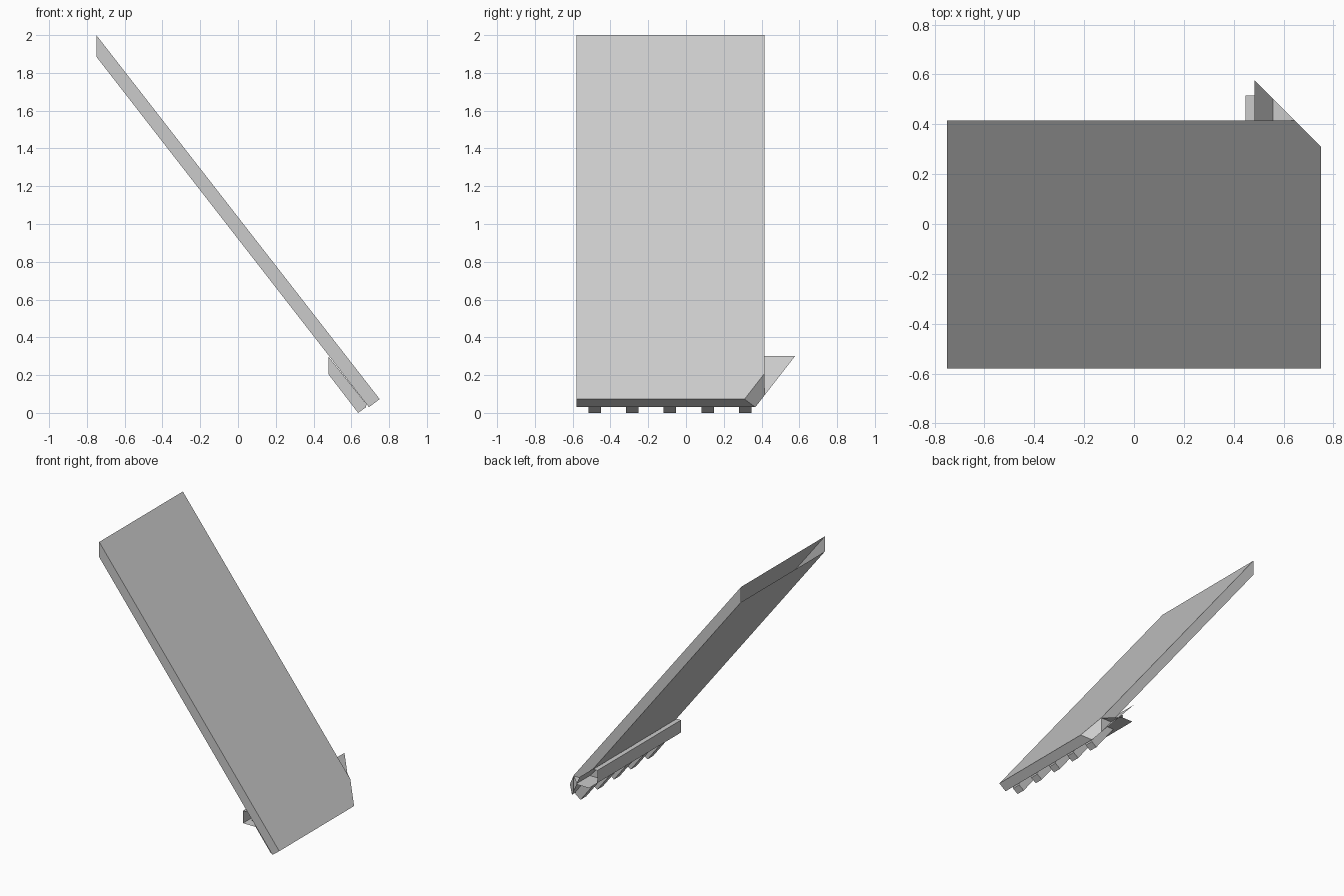
import bpy, bmesh
from mathutils import Vector

cube = bpy.data.objects.get("Cube")
if cube:
    bpy.data.objects.remove(cube)

grey = bpy.data.materials.new("light_grey")
grey.use_nodes = True
colour = (0.6, 0.6, 0.6, 1)
grey.diffuse_color = colour
grey.node_tree.nodes["Principled BSDF"].inputs["Base Color"].default_value = colour

FRONT, BACK = -0.58, 0.415
CORNER = 1.06          # upright corner cut: x + y = CORNER
LEDGE, SHELF = 0.297, 0.203


def underside(x):
    """Height of the panel's lower plane."""
    return 0.03 + (0.693 - x) * 1.286


def finish(name, bm):
    mesh = bpy.data.meshes.new(name)
    bm.to_mesh(mesh)
    bm.free()
    mesh.materials.append(grey)
    obj = bpy.data.objects.new(name, mesh)
    bpy.context.collection.objects.link(obj)
    return obj


def prism(profile, y0, y1):
    """Extrude an xz profile along y."""
    bm = bmesh.new()
    face = bm.faces.new([bm.verts.new((x, y0, z)) for x, z in profile])
    ext = bmesh.ops.extrude_face_region(bm, geom=[face])
    verts = [v for v in ext["geom"] if isinstance(v, bmesh.types.BMVert)]
    bmesh.ops.translate(bm, verts=verts, vec=(0, y1 - y0, 0))
    bmesh.ops.recalc_face_normals(bm, faces=bm.faces)
    return bm


def sheet(name, points):
    bm = bmesh.new()
    bm.faces.new([bm.verts.new(p) for p in points])
    return finish(name, bm)


# Sloping panel: hollow, open at the top end, one lower corner cut off
bm = prism([(-0.75, 2), (-0.75, underside(-0.75)), (0.693, 0.03), (0.75, 0.073)], FRONT, BACK)
cut = bmesh.ops.bisect_plane(bm, geom=bm.verts[:] + bm.edges[:] + bm.faces[:],
                             plane_co=(CORNER, 0, 0), plane_no=(1, 1, 0), clear_outer=True)
edges = [e for e in cut["geom_cut"] if isinstance(e, bmesh.types.BMEdge)]
bmesh.ops.contextual_create(bm, geom=edges)
bmesh.ops.recalc_face_normals(bm, faces=bm.faces)
top_end = [f for f in bm.faces if f.normal.dot(Vector((-1, 0, 0))) > 0.99]
bmesh.ops.delete(bm, geom=top_end, context="FACES")
finish("sloping_panel", bm)

# Row of teeth under the lower edge
for i in range(5):
    y = -0.483 + i * 0.199
    tooth = [(0.48, LEDGE), (0.48, SHELF), (0.636, 0), (0.678, 0.03), (0.68, underside(0.68))]
    finish(f"tooth_{i + 1}", prism(tooth, y - 0.033, y + 0.033))

# Open channel behind the teeth
X0, X1 = 0.448, 0.483
sheet("channel_top", [(X0, FRONT, LEDGE), (X1, FRONT, LEDGE), (X1, BACK, LEDGE), (X0, BACK, LEDGE)])
sheet("channel_wall", [(X0, FRONT, SHELF), (X0, FRONT, LEDGE), (X0, BACK, LEDGE), (X0, BACK, SHELF)])
shelf = [(X0, FRONT), (0.558, FRONT), (0.558, BACK), (CORNER - BACK, BACK), (0.545, 0.515), (X0, 0.515)]
sheet("channel_floor", [(x, y, SHELF) for x, y in shelf])

# Sloping flap past the back edge
flap = [(X1, BACK), (CORNER - BACK, BACK), (X1, CORNER - X1)]
sheet("back_flap", [(x, y, underside(x)) for x, y in flap])
